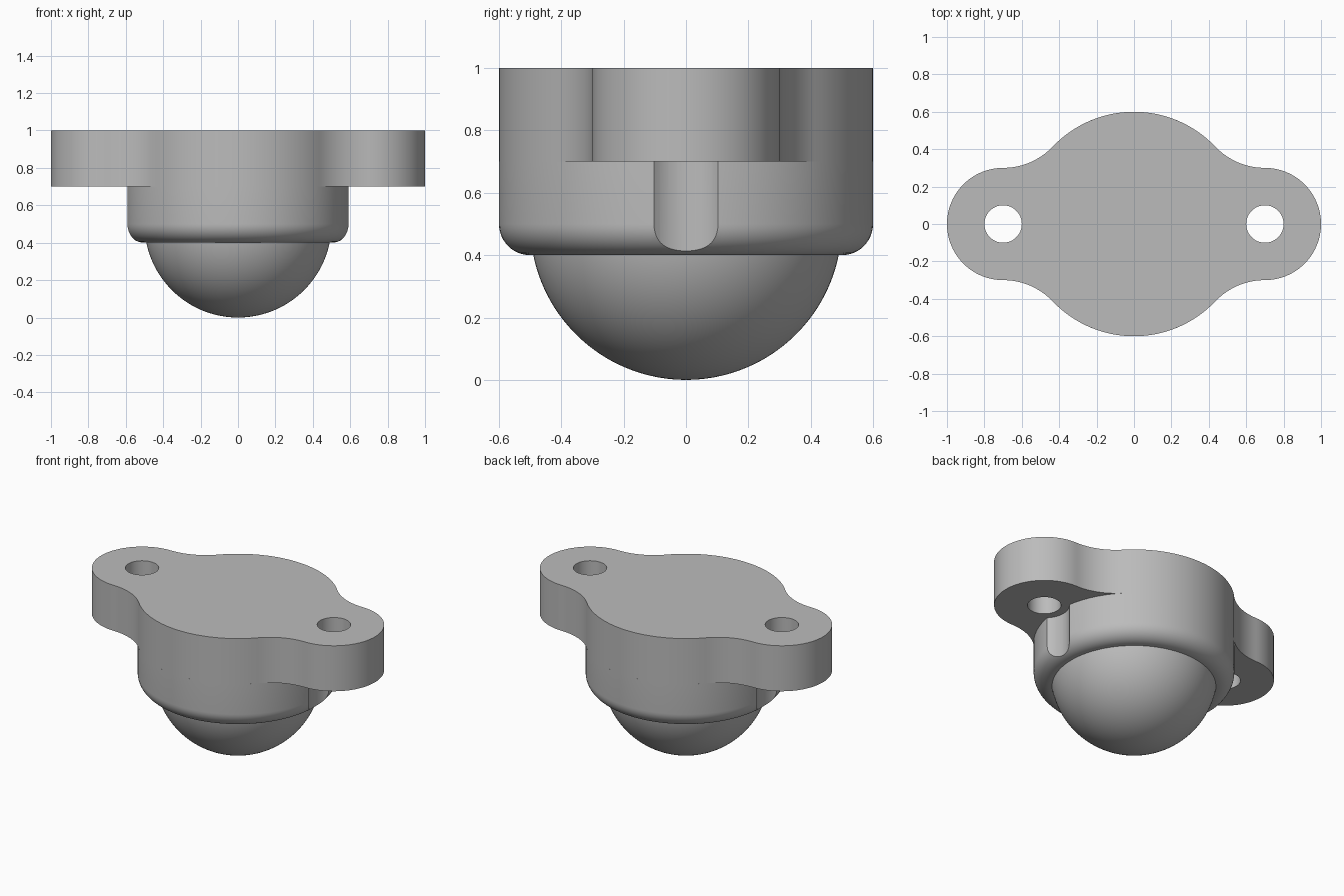
import bpy, bmesh
from math import sin, cos, pi, atan2, sqrt, radians

if "Cube" in bpy.data.objects:
    bpy.data.objects.remove(bpy.data.objects["Cube"], do_unlink=True)

grey = bpy.data.materials.new("plain grey")
grey.use_nodes = True
colour = (0.5, 0.5, 0.5, 1)
grey.diffuse_color = colour
grey.node_tree.nodes["Principled BSDF"].inputs["Base Color"].default_value = colour

BODY_R, END_R, END_X = 0.6, 0.3, 0.7
PLATE_Z, TOP_Z, BASE_Z = 0.7, 1.0, 0.4


def arc(cx, cy, r, a0, a1, n):
    """Points along an arc, both ends included."""
    return [(cx + r * cos(a0 + (a1 - a0) * i / n),
             cy + r * sin(a0 + (a1 - a0) * i / n)) for i in range(n + 1)]


def make_object(name, bm):
    bmesh.ops.remove_doubles(bm, verts=bm.verts, dist=0.0001)
    bmesh.ops.recalc_face_normals(bm, faces=bm.faces)
    mesh = bpy.data.meshes.new(name)
    bm.to_mesh(mesh)
    bm.free()
    mesh.materials.append(grey)
    obj = bpy.data.objects.new(name, mesh)
    bpy.context.collection.objects.link(obj)
    return obj


def lathe(name, profile, steps=128):
    """Spin a radius/height profile about the z axis."""
    bm = bmesh.new()
    verts = [bm.verts.new((r, 0, z)) for r, z in profile]
    edges = [bm.edges.new(pair) for pair in zip(verts, verts[1:])]
    bmesh.ops.spin(bm, geom=verts + edges, cent=(0, 0, 0), axis=(0, 0, 1),
                   angle=2 * pi, steps=steps)
    return make_object(name, bm)


def drill(obj, radius, z0, z1):
    """Cut a vertical cylinder out of both ends of a part."""
    for x in (-END_X, END_X):
        bpy.ops.mesh.primitive_cylinder_add(vertices=64, radius=radius, depth=z1 - z0,
                                            location=(x, 0, (z0 + z1) / 2))
        cutter = bpy.context.object
        cutter.data.materials.append(grey)
        cutter.hide_render = True
        mod = obj.modifiers.new("drill", 'BOOLEAN')
        mod.operation, mod.solver, mod.object = 'DIFFERENCE', 'EXACT', cutter
        bpy.context.view_layer.objects.active = obj
        bpy.ops.object.modifier_apply(modifier=mod.name)
        bpy.data.objects.remove(cutter, do_unlink=True)


# Mounting plate: round centre blended into two round ears
blend = (END_X**2 + END_R**2 - BODY_R**2) / (2 * (BODY_R - END_R))
blend_y = END_R + blend
meet = atan2(blend_y, END_X)
quarter = (arc(END_X, 0, END_R, 0, pi / 2, 24)
           + arc(END_X, blend_y, blend, -pi / 2, meet - pi, 16)[1:]
           + arc(0, 0, BODY_R, meet, pi / 2, 18)[1:])
half = quarter + [(-x, y) for x, y in reversed(quarter[:-1])]
outline = half + [(x, -y) for x, y in reversed(half[1:-1])]
bm = bmesh.new()
face = bm.faces.new([bm.verts.new((x, y, PLATE_Z)) for x, y in outline])
result = bmesh.ops.extrude_face_region(bm, geom=[face], use_keep_orig=True)
top = [v for v in result["geom"] if isinstance(v, bmesh.types.BMVert)]
bmesh.ops.translate(bm, verts=top, vec=(0, 0, TOP_Z - PLATE_Z))
plate = make_object("mounting_plate", bm)
drill(plate, 0.1, PLATE_Z - 0.1, TOP_Z + 0.1)

# Round housing with a rounded lower rim and a bolt clearance at each end
fillet = 0.1
rim = arc(BODY_R - fillet, BASE_Z + fillet, fillet, -pi / 2, 0, 12)
housing = lathe("housing", [(0, BASE_Z)] + rim + [(BODY_R, PLATE_Z), (0, PLATE_Z)])
drill(housing, 0.15, BASE_Z - 0.1, PLATE_Z + 0.1)

# Ball held in the housing, only its lower part exposed
ball = lathe("ball", arc(0, 0.5, 0.5, -pi / 2, -radians(6), 32))

for obj in (plate, housing, ball):
    bpy.ops.object.select_all(action='DESELECT')
    obj.select_set(True)
    bpy.context.view_layer.objects.active = obj
    bpy.ops.object.shade_smooth_by_angle(angle=radians(30))
